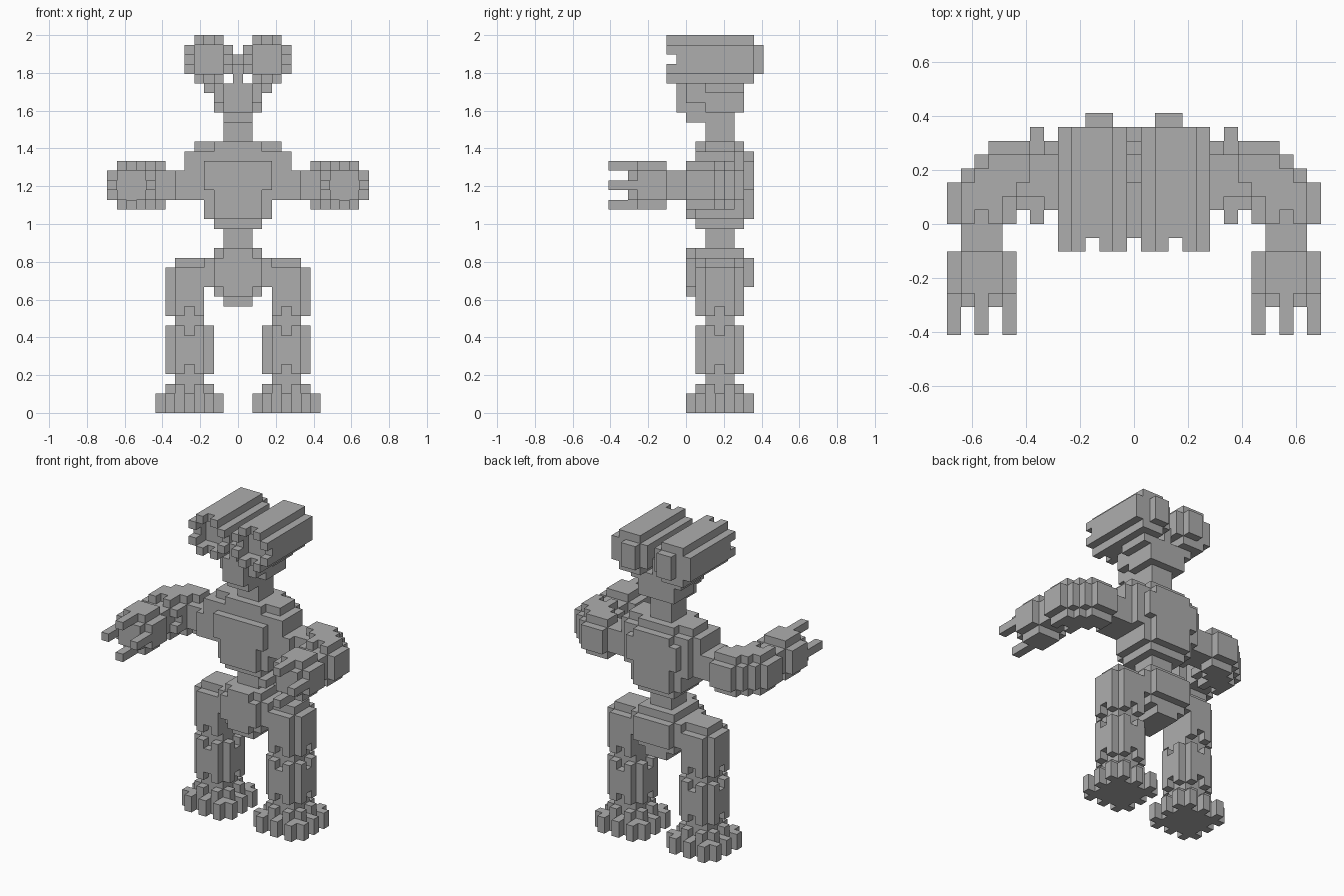
import bpy
import bmesh

if "Cube" in bpy.data.objects:
    bpy.data.objects.remove(bpy.data.objects["Cube"])

UNIT = 2 / 39  # edge of one cube cell

grey = bpy.data.materials.new("plain grey")
grey.use_nodes = True
COLOUR = (0.42, 0.42, 0.42, 1)
grey.diffuse_color = COLOUR
grey.node_tree.nodes["Principled BSDF"].inputs["Base Color"].default_value = COLOUR


# Sets of cells: half-open ranges, cell column 0 is centred on x = 0
def box(x, y, z):
    return {(i, j, k) for i in range(*x) for j in range(*y) for k in range(*z)}


def middle(half, y, z):
    return box((-half, half + 1), y, z)


def disc(axis, centre, span, keep, size=3):
    """Extrude a cross-section rule along y or z around a centre cell."""
    cells = set()
    for t in range(*span):
        for u in range(-size, size + 1):
            for v in range(-size, size + 1):
                if keep(abs(u), abs(v)):
                    a, b = centre[0] + u, centre[1] + v
                    cells.add((a, t, b) if axis == "y" else (a, b, t))
    return cells


# Cross-section rules
def core(u, v):
    return max(u, v) <= 1


def rounded(u, v):
    return max(u, v) <= 2 and u + v < 4


def ring_teeth(u, v):
    return max(u, v) == 2 and min(u, v) == 1


def toothed(u, v):
    return core(u, v) or ring_teeth(u, v)


def sole(u, v):
    return max(u, v) <= 2 or (max(u, v) == 3 and min(u, v) in (0, 2))


def build(name, cells, mirrored=False):
    """Make one object from the outer faces of a set of cells."""
    sides = (-1, 1) if mirrored else (1,)
    for side in sides:
        part = {(i * side, j, k) for i, j, k in cells}
        bm = bmesh.new()
        corners = {}

        def corner(p):
            if p not in corners:
                x, y, z = p
                corners[p] = bm.verts.new(((x - 0.5) * UNIT, y * UNIT, z * UNIT))
            return corners[p]

        for cell in part:
            for axis in range(3):
                for step in (0, 1):
                    near = list(cell)
                    near[axis] += 2 * step - 1
                    if tuple(near) in part:
                        continue
                    quad = []
                    for du, dv in ((0, 0), (1, 0), (1, 1), (0, 1)):
                        p = list(cell)
                        p[axis] += step
                        p[(axis + 1) % 3] += du
                        p[(axis + 2) % 3] += dv
                        quad.append(corner(tuple(p)))
                    bm.faces.new(quad if step else quad[::-1])
        bmesh.ops.dissolve_limit(bm, angle_limit=0.01, verts=bm.verts[:], edges=bm.edges[:])
        label = name
        if mirrored:
            label = ("left_" if side > 0 else "right_") + name
        mesh = bpy.data.meshes.new(label)
        bm.to_mesh(mesh)
        bm.free()
        mesh.materials.append(grey)
        bpy.context.collection.objects.link(bpy.data.objects.new(label, mesh))


# Head: two hollow-fronted eye tubes on a narrow muzzle
eye = disc("y", (3, 36), (-1, 7), rounded)
eye -= disc("y", (3, 36), (-1, 0), core)
eye |= disc("y", (3, 36), (-2, -1), ring_teeth)
eye |= box((2, 4), (7, 8), (35, 38))
build("eye_tube", eye, mirrored=True)

head = middle(0, (-1, 6), (33, 36)) | middle(0, (3, 5), (36, 37))
head |= middle(1, (-1, 6), (31, 34)) - middle(0, (-1, 0), (33, 34))
head |= middle(2, (2, 6), (31, 34)) | middle(3, (2, 6), (33, 34))
head |= middle(2, (0, 5), (32, 34)) | middle(1, (0, 5), (30, 31))
build("head", head)
build("neck", middle(1, (2, 5), (28, 31)))

# Torso: stepped barrel with raised chest and back plates
torso = middle(2, (1, 6), (19, 28)) | middle(4, (2, 5), (22, 28))
torso |= middle(3, (1, 6), (20, 27)) | middle(4, (1, 6), (22, 27))
torso |= middle(5, (1, 5), (22, 27)) | middle(2, (0, 7), (20, 26))
torso |= middle(3, (0, 7), (23, 26)) | middle(2, (6, 7), (26, 27))
build("torso", torso)
build("waist", middle(1, (2, 5), (17, 19)))

# Arms: straight upper arm, stepped bend, thin wrist, four-fingered hand
build("upper_arm", box((6, 7), (1, 5), (22, 25)) | box((7, 9), (2, 5), (22, 25)), mirrored=True)

bend = set()
for i in range(8, 14):
    front = max(0, 10 - i)
    back = min(6, 16 - i)
    bend |= box((i, i + 1), (front, back), (22, 25))
    if i < 13:
        bend |= box((i, i + 1), (front + 1, back - 1), (21, 26))
bend |= disc("y", (11, 23), (0, 1), toothed)
build("elbow", bend, mirrored=True)
build("wrist", disc("y", (11, 23), (-2, 0), core), mirrored=True)

hand = disc("y", (11, 23), (-5, -2), rounded) | disc("y", (11, 23), (-6, -5), core)
hand |= disc("y", (11, 23), (-8, -5), lambda u, v: max(u, v) == 2 and min(u, v) == 0)
build("hand", hand, mirrored=True)

# Pelvis: stepped ball with a bar out to each hip
pelvis = middle(2, (1, 6), (12, 17)) | middle(3, (1, 6), (13, 16))
pelvis |= middle(2, (0, 7), (13, 16)) | middle(1, (1, 6), (11, 17))
pelvis |= middle(1, (0, 1), (12, 17)) | middle(6, (2, 5), (13, 16))
build("pelvis", pelvis)

# Legs: each segment ends in teeth around the thinner joint
leg = (5, 3)
thigh = disc("z", leg, (11, 15), rounded) | disc("z", leg, (10, 11), toothed)
thigh |= disc("z", leg, (15, 16), core)
thigh -= box((3, 4), (1, 6), (10, 13))
build("thigh", thigh, mirrored=True)
build("knee", disc("z", leg, (8, 10), core), mirrored=True)

shin = disc("z", leg, (5, 8), rounded)
for z in (4, 8):
    shin |= disc("z", leg, (z, z + 1), toothed)
build("shin", shin, mirrored=True)
build("ankle", disc("z", leg, (3, 4), core), mirrored=True)
build("foot", disc("z", leg, (0, 2), sole) | disc("z", leg, (2, 3), toothed), mirrored=True)
